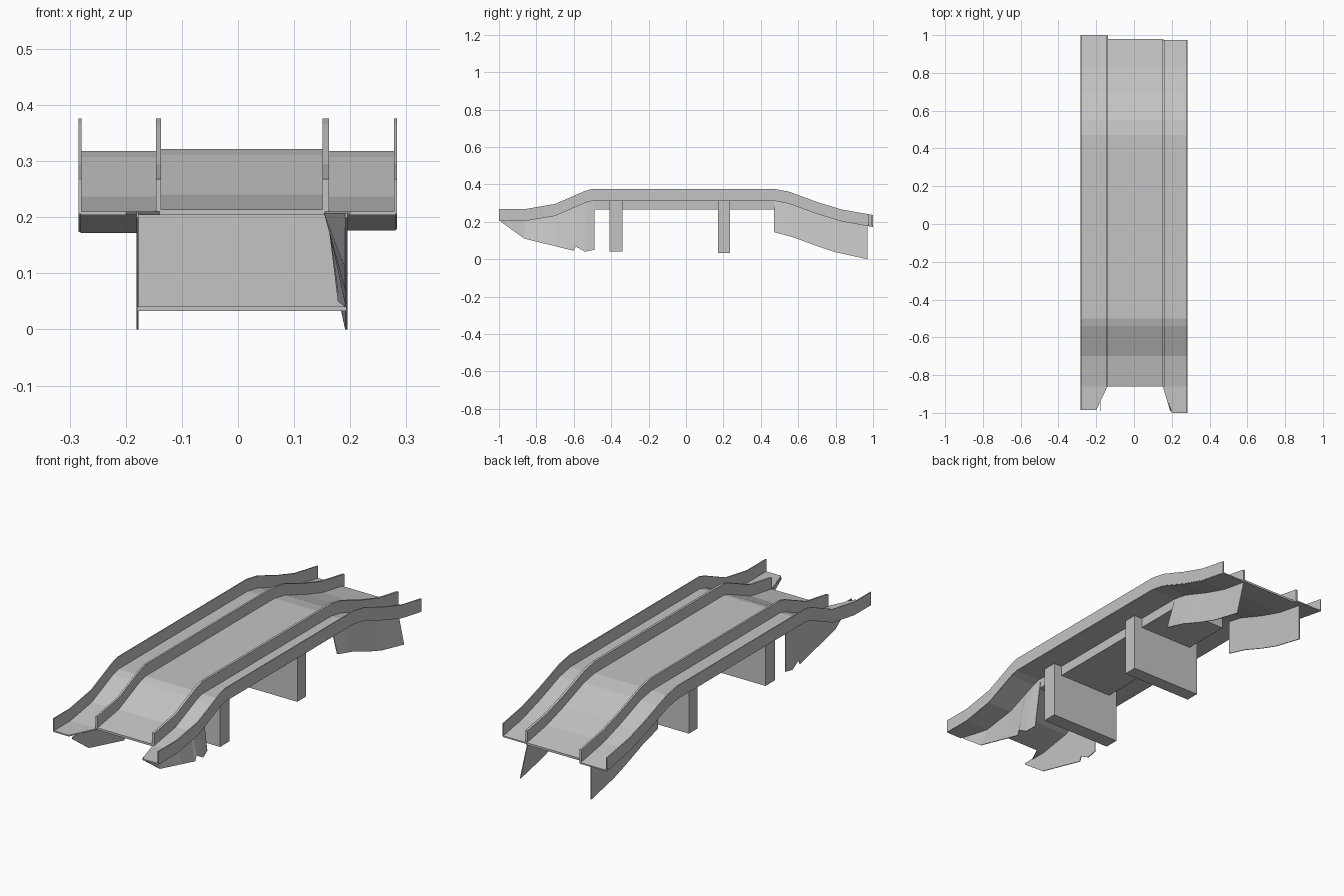
import bpy
import bmesh

cube = bpy.data.objects.get("Cube")
if cube:
    bpy.data.objects.remove(cube, do_unlink=True)

concrete = bpy.data.materials.new("concrete_grey")
concrete.use_nodes = True
GREY = (0.55, 0.55, 0.55, 1)
concrete.diffuse_color = GREY
concrete.node_tree.nodes["Principled BSDF"].inputs["Base Color"].default_value = GREY

# Side profiles as (y, z)
DECK = [(-1, .21), (-.86, .21), (-.7, .237), (-.54, .307), (-.5, .318),
        (.47, .318), (.55, .303), (.7, .248), (.83, .208), (1, .178)]
FRONT_FOOT = [(-.99, .2), (-.865, .11), (-.6, .045), (-.59, .068), (-.54, .04), (-.49, .05)]
BACK_FOOT = [(.47, .145), (.58, .115), (.7, .07), (.8, .037), (.97, 0)]


def interp(table, t):
    """Linear lookup along a profile."""
    if t <= table[0][0]:
        return table[0][1]
    for (a, u), (b, v) in zip(table, table[1:]):
        if t <= b:
            return u + (v - u) * (t - a) / (b - a)
    return table[-1][1]


def stations(start, end, *tables):
    ys = {y for t in tables for y, _ in t if start < y < end}
    return sorted(ys | {start, end})


def loft(name, ys, section):
    """Join the four-cornered sections along y into a closed solid."""
    bm = bmesh.new()
    rings = [[bm.verts.new((x, y, z)) for x, z in section(y)] for y in ys]
    for a, b in zip(rings, rings[1:]):
        for i in range(4):
            j = (i + 1) % 4
            bm.faces.new((a[i], a[j], b[j], b[i]))
    bm.faces.new(rings[0])
    bm.faces.new(rings[-1])
    bmesh.ops.recalc_face_normals(bm, faces=bm.faces)
    mesh = bpy.data.meshes.new(name)
    bm.to_mesh(mesh)
    bm.free()
    mesh.materials.append(concrete)
    obj = bpy.data.objects.new(name, mesh)
    bpy.context.collection.objects.link(obj)
    return obj


def strip(name, x0, x1, start, end, low, high, inner=None):
    """Sweep a rectangle along the deck; inner replaces x1 with a profile."""
    def section(y):
        xe = interp(inner, y) if inner else x1
        z = interp(DECK, y)
        return [(x0, z + low), (xe, z + low), (xe, z + high), (x0, z + high)]
    return loft(name, stations(start, end, DECK), section)


def wing(name, foot, foot_x, top_x, thick=.002):
    """Thin abutment wall from the foot profile up to the deck."""
    def section(y):
        xb, xt = interp(foot_x, y), interp(top_x, y)
        zb, zt = interp(foot, y), interp(DECK, y) - .002
        return [(xb - thick, zb), (xb + thick, zb), (xt + thick, zt), (xt - thick, zt)]
    return loft(name, stations(foot[0][0], foot[-1][0], foot, DECK), section)


def box(name, x0, x1, y0, y1, z0, z1):
    return loft(name, [y0, y1], lambda y: [(x0, z0), (x1, z0), (x1, z1), (x0, z1)])


# Roadway and the two walkways, whose front corners are cut at a slant
strip("roadway", -.142, .155, -.86, .98, -.006, .004)
strip("right_walkway", -.281, 0, -.985, 1, -.006, 0, [(-.985, -.2), (-.86, -.14)])
strip("left_walkway", .281, 0, -1, .975, -.006, 0, [(-1, .2), (-.86, .155)])

# Parapets
RAIL = .058
strip("right_outer_parapet", -.284, -.279, -.985, 1, -.004, RAIL)
strip("right_inner_parapet", -.146, -.137, -.86, .995, -.004, RAIL)
strip("left_inner_parapet", .151, .162, -.86, .975, -.004, RAIL)
strip("left_outer_parapet", .278, .283, -1, .975, -.004, RAIL)

# Girder under the level span
box("girder", -.137, .15, -.5, .47, .265, .316)

# Piers
box("front_pier", -.18, .193, -.41, -.34, .04, .314)
box("back_pier", -.18, .193, .17, .235, .033, .314)

# Abutment wing walls: upright on one side, splayed on the other
upright = [(0, -.179)]
wing("right_front_wing", FRONT_FOOT, upright, upright)
wing("right_back_wing", BACK_FOOT, upright, upright)
wing("left_front_wing", FRONT_FOOT, [(-.54, .193), (-.49, .18)], [(-.99, .193), (-.86, .155), (-.5, .147)])
wing("left_back_wing", BACK_FOOT, [(0, .193)], [(.47, .147), (.97, .153)])
